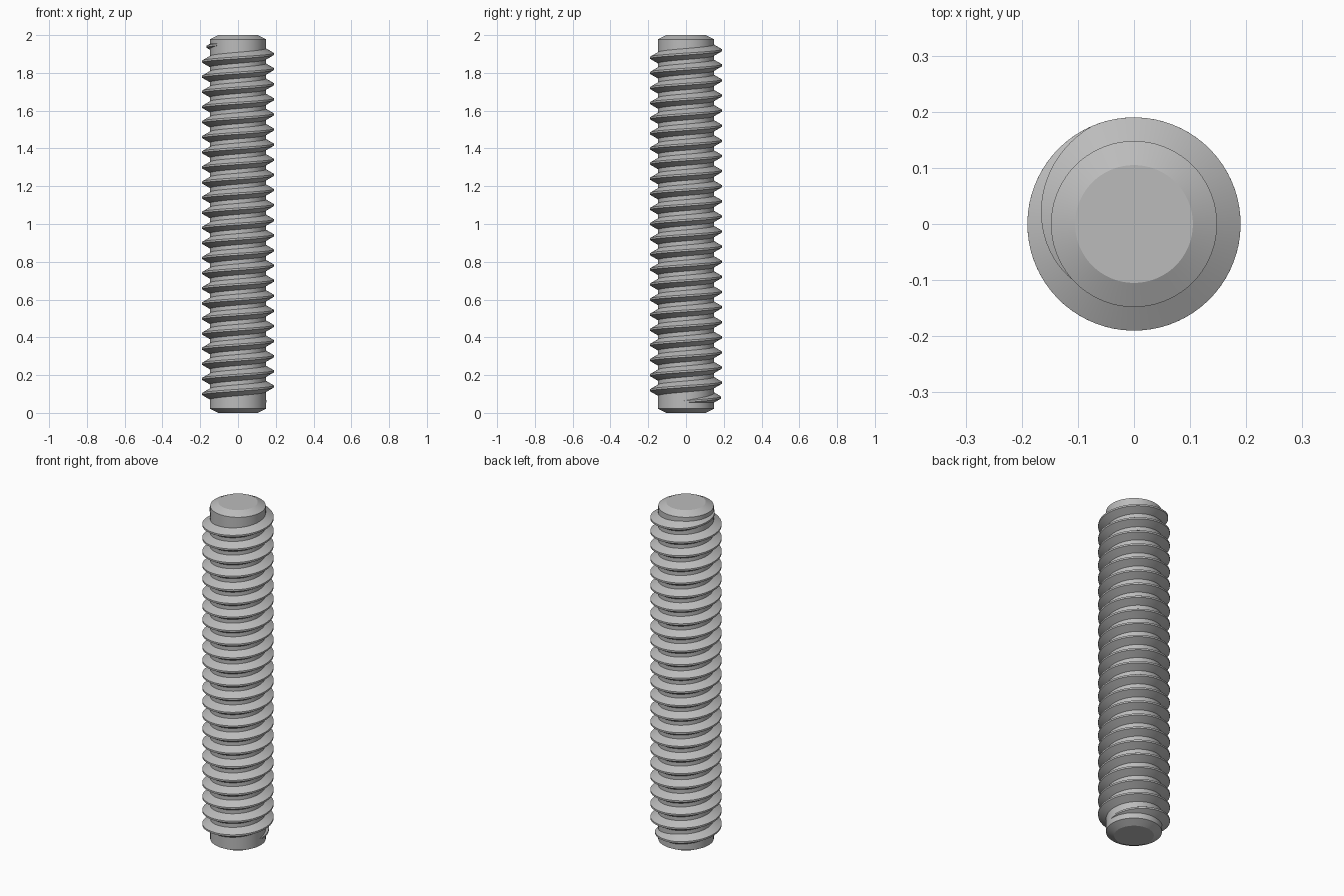
import bpy
import bmesh
from math import cos, sin, tau, radians

cube = bpy.data.objects.get("Cube")
if cube:
    bpy.data.objects.remove(cube)

PITCH = 0.08
CORE_R = 0.148
CREST_R = 0.19
STEPS = 72                       # segments per turn
HEIGHT = 2.0

steel = bpy.data.materials.new("steel grey")
steel.use_nodes = True
colour = (0.5, 0.5, 0.5, 1)
steel.diffuse_color = colour
steel.node_tree.nodes["Principled BSDF"].inputs["Base Color"].default_value = colour


def ring(bm, section, angle, lift=0.0):
    """Place (radius, height) points in the half-plane at this angle."""
    return [bm.verts.new((r * cos(angle), r * sin(angle), z + lift)) for r, z in section]


def finish(bm, name):
    bmesh.ops.recalc_face_normals(bm, faces=bm.faces)
    mesh = bpy.data.meshes.new(name)
    bm.to_mesh(mesh)
    bm.free()
    mesh.materials.append(steel)
    obj = bpy.data.objects.new(name, mesh)
    bpy.context.collection.objects.link(obj)
    bpy.ops.object.select_all(action="DESELECT")
    bpy.context.view_layer.objects.active = obj
    obj.select_set(True)
    bpy.ops.object.shade_smooth_by_angle(angle=radians(20))


# Core rod with chamfered ends
bm = bmesh.new()
profile = [(0.105, 0), (CORE_R, 0.022), (CORE_R, HEIGHT - 0.022), (0.105, HEIGHT)]
rings = [ring(bm, profile, tau * i / STEPS) for i in range(STEPS)]
for i, a in enumerate(rings):
    b = rings[(i + 1) % STEPS]
    for j in range(3):
        bm.faces.new((a[j], b[j], b[j + 1], a[j + 1]))
bm.faces.new([r[0] for r in rings])
bm.faces.new([r[3] for r in rings])
finish(bm, "core_rod")

# Right-handed helical thread that rises out of the core and sinks back at the ends
bm = bmesh.new()
first, last = radians(-10), radians(23 * 360 + 228)
fade = radians(115)
count = round((last - first) / tau * STEPS)
previous = None
for i in range(count + 1):
    angle = first + (last - first) * i / count
    rise = min(1, (angle - first) / fade, (last - angle) / fade)
    crest = CORE_R - 0.002 + (CREST_R - CORE_R + 0.002) * rise
    base = crest - 0.046
    section = [(base, -0.0315), (crest, -0.005), (crest, 0.005), (base, 0.0315)]
    current = ring(bm, section, angle, 0.06 + PITCH * angle / tau)
    if previous:
        for j in range(4):
            k = (j + 1) % 4
            bm.faces.new((previous[j], current[j], current[k], previous[k]))
    else:
        bm.faces.new(current)
    previous = current
bm.faces.new(previous)
finish(bm, "helical_thread")
